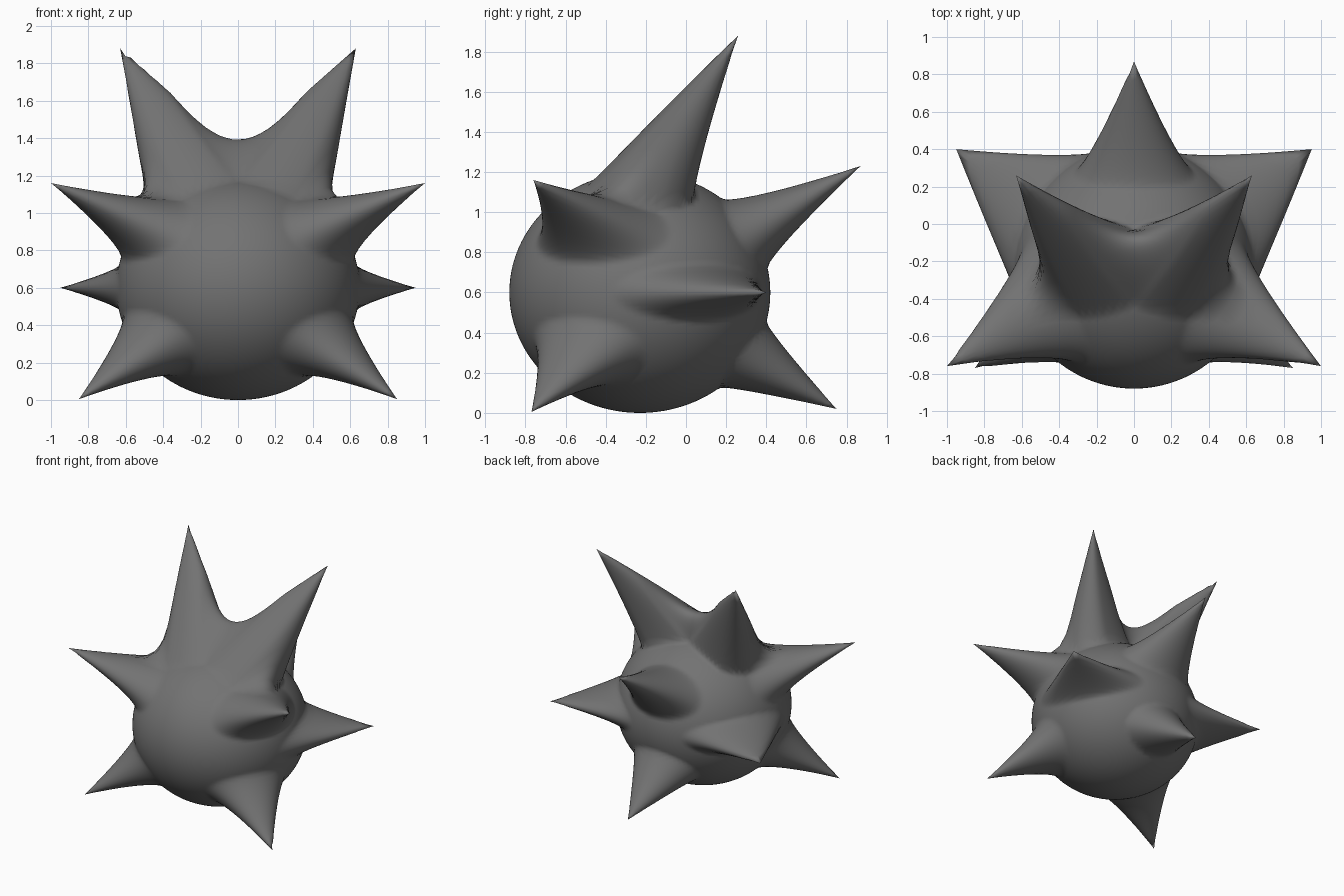
import bpy, bmesh
from mathutils import Vector

if "Cube" in bpy.data.objects:
    bpy.data.objects.remove(bpy.data.objects["Cube"])

# Round body: an ellipsoid whose skin is pulled out into tapering spikes
CENTRE = Vector((0, -0.23, 0.6))
RADII = Vector((0.65, 0.65, 0.6))
UP = Vector((0, 0, 1))

# base direction, tip position, half widths (sideways, upward, downward), taper power
PAIRED = [
    ((0.30, 0.00, 0.53), (0.63, 0.26, 1.88), 0.27, 0.46, 0.21, 1.15),     # ears
    ((0.50, -0.22, 0.35), (1.00, -0.76, 1.16), 0.36, 0.24, 0.21, 1.5),    # upper front
    ((0.55, 0.30, 0.00), (0.95, 0.40, 0.60), 0.43, 0.155, 0.155, 1.4),    # middle side
    ((0.46, -0.28, -0.32), (0.85, -0.77, 0.005), 0.32, 0.21, 0.24, 1.5),  # lower front
]
SINGLE = [
    ((0, 0.52, 0.30), (0, 0.87, 1.23), 0.32, 0.23, 0.20, 1.4),            # upper back
    ((0, 0.50, -0.35), (0, 0.75, 0.02), 0.28, 0.23, 0.19, 1.2),           # lower back
]


def on_body(d):
    return CENTRE + Vector((d.x * RADII.x, d.y * RADII.y, d.z * RADII.z))


def mirrored(spike):
    s, t, *rest = spike
    return ((-s[0], s[1], s[2]), (-t[0], t[1], t[2]), *rest)


spikes = SINGLE + PAIRED + [mirrored(p) for p in PAIRED]

bm = bmesh.new()
bmesh.ops.create_icosphere(bm, subdivisions=6, radius=1)
verts = list(bm.verts)
dirs = [v.co.normalized() for v in verts]
pulls = [Vector() for _ in dirs]
weights = [0.0] * len(dirs)
peaks = {}

# Gather the pull of each spike on the skin
for base, tip, a, b_up, b_down, power in spikes:
    s = Vector(base).normalized()
    side = UP.cross(s).normalized()
    along = s.cross(side)
    pull = Vector(tip) - on_body(s)
    peaks[max(range(len(dirs)), key=lambda i: dirs[i].dot(s))] = Vector(tip)
    for i, d in enumerate(dirs):
        if d.dot(s) <= 0:
            continue
        u, v = d.dot(side) * 0.65 / a, d.dot(along) * 0.65
        v /= b_up if v > 0 else b_down
        q = (u * u + v * v) ** 0.5
        if q < 1:
            w = (1 - q) ** power
            pulls[i] += pull * w * w
            weights[i] += w

# Neighbouring spikes blend, the stronger one winning
for i, v in enumerate(verts):
    v.co = on_body(dirs[i])
    if weights[i] > 0:
        v.co += pulls[i] / weights[i]
    if i in peaks:
        v.co = peaks[i]

mesh = bpy.data.meshes.new("spiky_body")
bm.to_mesh(mesh)
bm.free()
body = bpy.data.objects.new("spiky_body", mesh)
bpy.context.collection.objects.link(body)
for poly in mesh.polygons:
    poly.use_smooth = True

# Dark grey skin
skin = bpy.data.materials.new("dark_grey")
skin.diffuse_color = (0.17, 0.17, 0.17, 1)
skin.use_nodes = True
skin.node_tree.nodes["Principled BSDF"].inputs["Base Color"].default_value = skin.diffuse_color
mesh.materials.append(skin)
